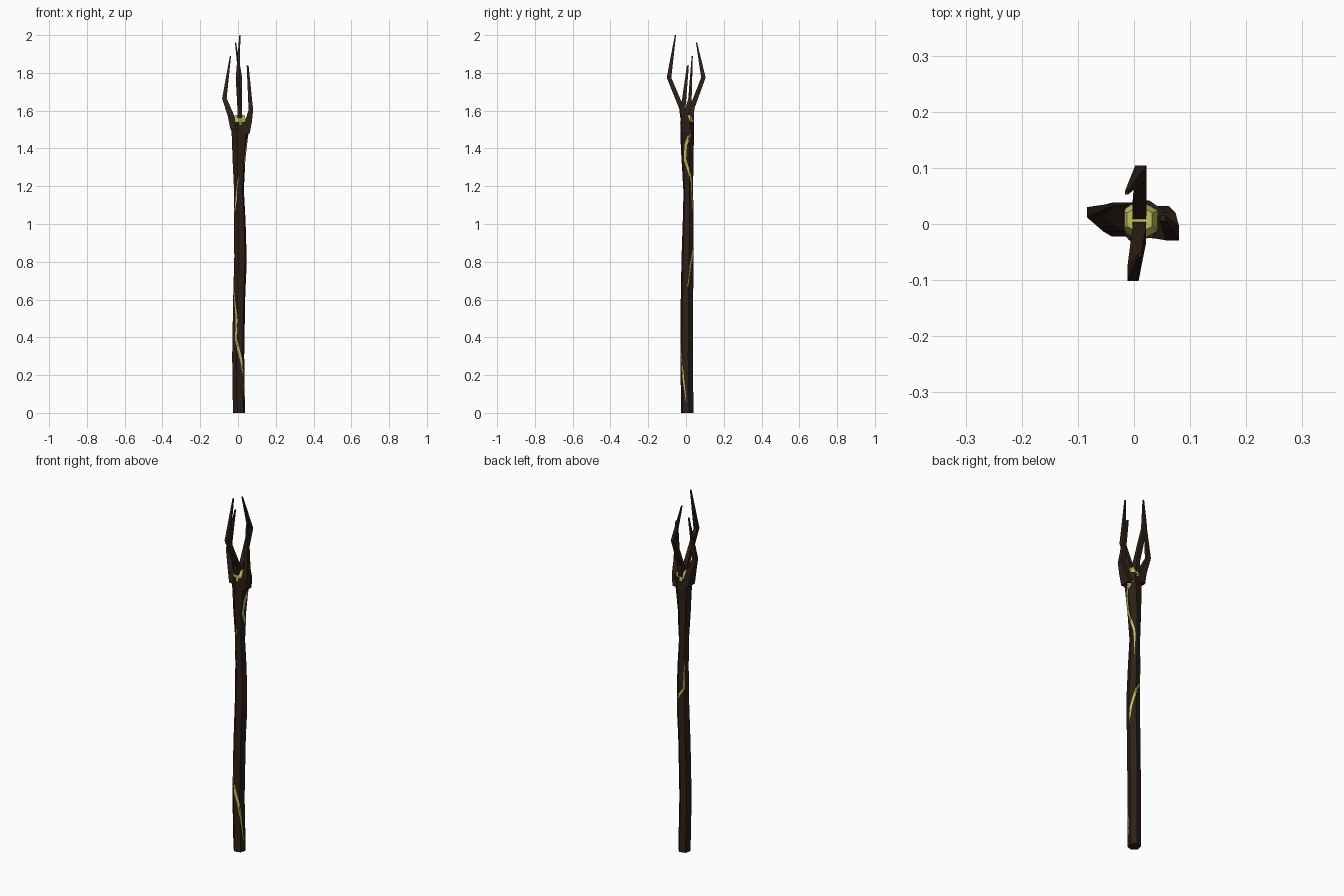
import bpy, bmesh
from math import sin, cos, radians, pi
from mathutils import Vector
from mathutils.bvhtree import BVHTree

if "Cube" in bpy.data.objects:
    bpy.data.objects.remove(bpy.data.objects["Cube"])


def material(name, rgb):
    m = bpy.data.materials.new(name)
    m.diffuse_color = (*rgb, 1)
    m.use_nodes = True
    m.node_tree.nodes["Principled BSDF"].inputs["Base Color"].default_value = m.diffuse_color
    return m


BARK = material("dark_bark", (0.026, 0.014, 0.009))
GLOW = material("yellow_green", (0.52, 0.52, 0.12))


def finish(name, bm, mat):
    me = bpy.data.meshes.new(name)
    bm.to_mesh(me)
    bm.free()
    me.materials.append(mat)
    ob = bpy.data.objects.new(name, me)
    bpy.context.collection.objects.link(ob)
    return ob


def loft(name, sections, sides, phase, mat):
    """Flat-faced tube through horizontal rings (x, y, z, rx, ry)."""
    bm = bmesh.new()
    rings = []
    for x, y, z, rx, ry in sections:
        rings.append([bm.verts.new((x + rx * cos(phase + 2 * pi * i / sides),
                                    y + ry * sin(phase + 2 * pi * i / sides), z))
                      for i in range(sides)])
    for a, b in zip(rings, rings[1:]):
        for i in range(sides):
            j = (i + 1) % sides
            bm.faces.new((a[i], a[j], b[j], b[i]))
    bm.faces.new(rings[0][::-1])
    bm.faces.new(rings[-1])
    return finish(name, bm, mat)


# Gnarled shaft, widening under the claw
shaft_path = [
    (0.005, 0.007, 0.00, 0.033, 0.034),
    (0.001, 0.003, 0.30, 0.033, 0.034),
    (0.006, 0.005, 0.60, 0.033, 0.034),
    (0.013, 0.008, 0.82, 0.034, 0.033),
    (0.010, 0.012, 1.02, 0.031, 0.030),
    (0.005, 0.012, 1.18, 0.027, 0.026),
    (0.005, 0.008, 1.34, 0.035, 0.033),
    (0.010, 0.006, 1.46, 0.044, 0.037),
    (0.013, 0.006, 1.54, 0.055, 0.037),
]
shaft = loft("shaft", shaft_path, 6, radians(15), BARK)

# Glowing core held between the prongs
loft("core", [(0.01, 0.006, 1.525, 0.040, 0.037),
              (0.01, 0.006, 1.555, 0.038, 0.036),
              (0.01, 0.008, 1.578, 0.026, 0.024)], 6, radians(30), GLOW)

# Four bent prongs: base, elbow, tip
prongs = {
    "left_prong": [(-0.020, 0.008, 1.50, 0.020, 0.030),
                   (-0.036, 0.010, 1.57, 0.018, 0.024),
                   (-0.072, 0.021, 1.665, 0.012, 0.009),
                   (-0.040, 0.033, 1.89, 0.003, 0.003)],
    "right_prong": [(0.040, 0.004, 1.48, 0.022, 0.028),
                    (0.056, -0.003, 1.545, 0.018, 0.023),
                    (0.068, -0.016, 1.605, 0.012, 0.013),
                    (0.051, 0.010, 1.84, 0.005, 0.005)],
    "front_prong": [(0.009, -0.010, 1.56, 0.012, 0.020),
                    (0.009, -0.022, 1.61, 0.012, 0.014),
                    (-0.002, -0.090, 1.775, 0.010, 0.012),
                    (0.010, -0.056, 2.00, 0.003, 0.003)],
    "back_prong": [(0.009, 0.022, 1.55, 0.012, 0.020),
                   (0.010, 0.030, 1.61, 0.012, 0.014),
                   (0.012, 0.092, 1.775, 0.010, 0.012),
                   (-0.013, 0.056, 1.96, 0.003, 0.003)],
}
for name, path in prongs.items():
    # quarter-turned square section, widened so its flats match the radii
    wide = [(x, y, z, rx * 1.414, ry * 1.414) for x, y, z, rx, ry in path]
    loft(name, wide, 4, pi / 4, BARK)

# Glowing cracks: thin strips projected on to the shaft
bm = bmesh.new()
bm.from_mesh(shaft.data)
tree = BVHTree.FromBMesh(bm)
bm.free()


def axis(z):
    for a, b in zip(shaft_path, shaft_path[1:]):
        if z <= b[2]:
            return Vector(a[:3]).lerp(Vector(b[:3]), (z - a[2]) / (b[2] - a[2]))


def on_shaft(u, z):
    ang = u / 0.033
    c = axis(z)
    d = Vector((cos(ang), sin(ang), 0))
    hit = tree.ray_cast(c + d * 0.3, -d)[0]
    return hit + d * 0.0012


def vein(name, points, width, steps=10):
    """points are (angle in degrees, height); both ends taper."""
    pts = [Vector((radians(a) * 0.033, z)) for a, z in points]
    half = [width * 0.1] + [width / 2] * (len(pts) - 2) + [width * 0.1]
    bm = bmesh.new()
    prev = None
    offsets = []
    for i in range(len(pts)):
        d = (pts[min(i + 1, len(pts) - 1)] - pts[max(i - 1, 0)]).normalized()
        offsets.append(Vector((-d.y, d.x)) * half[i])
    for i in range(len(pts) - 1):
        for k in range(steps + 1):
            t = k / steps
            p, o = pts[i].lerp(pts[i + 1], t), offsets[i].lerp(offsets[i + 1], t)
            cur = [bm.verts.new(on_shaft(*(p + o * s))) for s in (1, 0, -1)]
            if prev:
                for j in (0, 1):
                    bm.faces.new((prev[j], prev[j + 1], cur[j + 1], cur[j]))
            prev = cur
    finish(name, bm, GLOW)


vein("lower_crack", [(-10, 0.06), (-55, 0.27), (-115, 0.39), (-110, 0.50), (-155, 0.64)], 0.014)
vein("middle_crack", [(5, 0.67), (30, 0.78), (80, 0.88), (132, 0.92), (140, 1.08)], 0.011)
vein("front_crack", [(-160, 1.06), (-130, 1.13), (-95, 1.25)], 0.014)
vein("upper_crack", [(55, 1.08), (45, 1.22), (-25, 1.34), (-12, 1.42), (25, 1.48), (50, 1.49)], 0.013)
